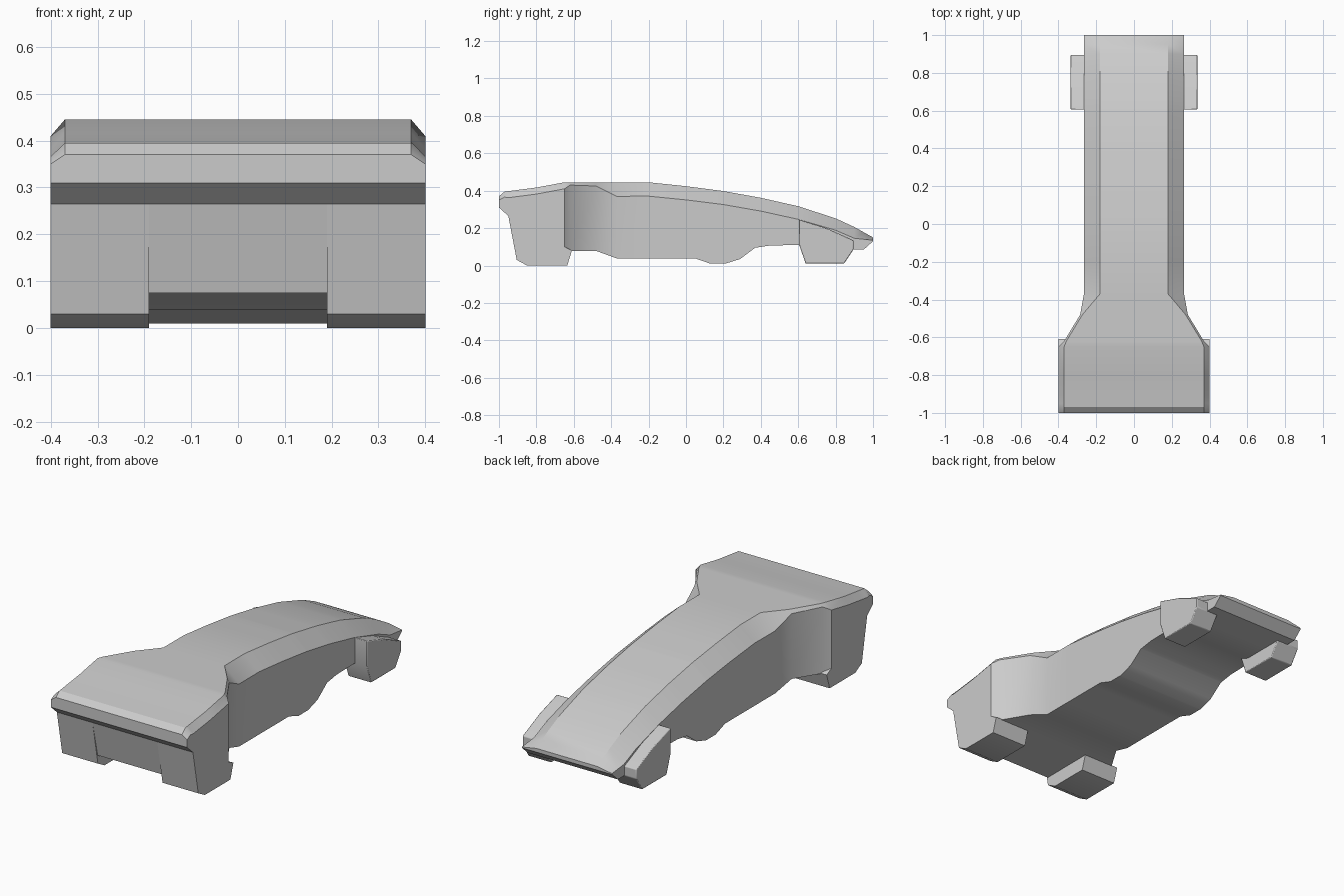
import bpy, bmesh, math

cube = bpy.data.objects.get("Cube")
if cube:
    bpy.data.objects.remove(cube, do_unlink=True)

grey = bpy.data.materials.new("plain_grey")
grey.use_nodes = True
colour = (0.6, 0.6, 0.6, 1)
grey.diffuse_color = colour
grey.node_tree.nodes["Principled BSDF"].inputs["Base Color"].default_value = colour


def loft(name, rings, bevel=0.0):
    """Skin a list of matching closed rings and cap both ends."""
    bm = bmesh.new()
    rows = [[bm.verts.new(p) for p in ring] for ring in rings]
    for a, b in zip(rows, rows[1:]):
        for i in range(len(a)):
            j = (i + 1) % len(a)
            bm.faces.new((a[i], a[j], b[j], b[i]))
    bm.faces.new(rows[0])
    bm.faces.new(rows[-1])
    bmesh.ops.recalc_face_normals(bm, faces=bm.faces[:])
    mesh = bpy.data.meshes.new(name)
    bm.to_mesh(mesh)
    bm.free()
    mesh.materials.append(grey)
    obj = bpy.data.objects.new(name, mesh)
    bpy.context.collection.objects.link(obj)
    if bevel:
        mod = obj.modifiers.new("soft_edges", "BEVEL")
        mod.width, mod.segments, mod.limit_method = bevel, 2, "ANGLE"
    bpy.ops.object.select_all(action="DESELECT")
    obj.select_set(True)
    bpy.context.view_layer.objects.active = obj
    bpy.ops.object.shade_smooth_by_angle(angle=math.radians(30))
    return obj


def at(profile, y):
    """Linear interpolation along a (y, value) profile."""
    for (y0, v0), (y1, v1) in zip(profile, profile[1:]):
        if y <= y1:
            return v0 + (v1 - v0) * (y - y0) / (y1 - y0)
    return profile[-1][1]


# Body outlines along its length
top = [(-1, .37), (-.97, .395), (-.8, .417), (-.65, .445), (-.2, .445), (0, .424),
       (.2, .398), (.4, .362), (.6, .317), (.8, .252), (.9, .206), (1, .15)]
base = [(-1, .31), (-.95, .265), (-.907, .075), (-.48, .078), (-.37, .038),
        (.05, .038), (.13, .01), (.21, .01), (.29, .035), (.37, .095),
        (.45, .107), (.6, .11), (.66, .085), (.95, .085), (1, .13)]
width = [(-1, .4), (-.65, .4), (-.62, .37), (-.48, .285), (-.37, .265), (1, .265)]
inset = [(-1, .03), (-.65, .03), (-.62, .012), (-.48, .012), (-.37, .085), (1, .085)]
drop = [(-1, .02), (-.95, .035), (-.65, .035), (-.62, .015), (-.48, .02),
        (-.37, .075), (.6, .07), (.9, .06), (1, .015)]

stations = sorted({p[0] for line in (top, base, width, drop) for p in line})
rings = []
for y in stations:
    w, t, b = at(width, y), at(top, y), at(base, y)
    c, d = at(inset, y), at(drop, y)
    half = [(w, b), (w, t - d), (w - c, t)]
    rings.append([(x, y, z) for x, z in half] + [(-x, y, z) for x, z in reversed(half)])
loft("body", rings)


def foot(name, outline, x0, x1, bevel):
    for side, s in (("left", 1), ("right", -1)):
        loft(side + name, [[(s * x, y, z) for y, z in outline] for x in (x0, x1)], bevel)


# Front feet under the wide head, rear feet on the sides of the tail
foot("_front_foot", [(-.95, .265), (-.905, .03), (-.85, 0), (-.635, 0), (-.61, .08),
                     (-.65, .1), (-.65, .265)], .19, .4, 0)
foot("_rear_foot", [(.605, .245), (.605, .11), (.64, .01), (.845, .01), (.895, .085),
                    (.895, .135), (.75, .2)], .2, .335, .004)
